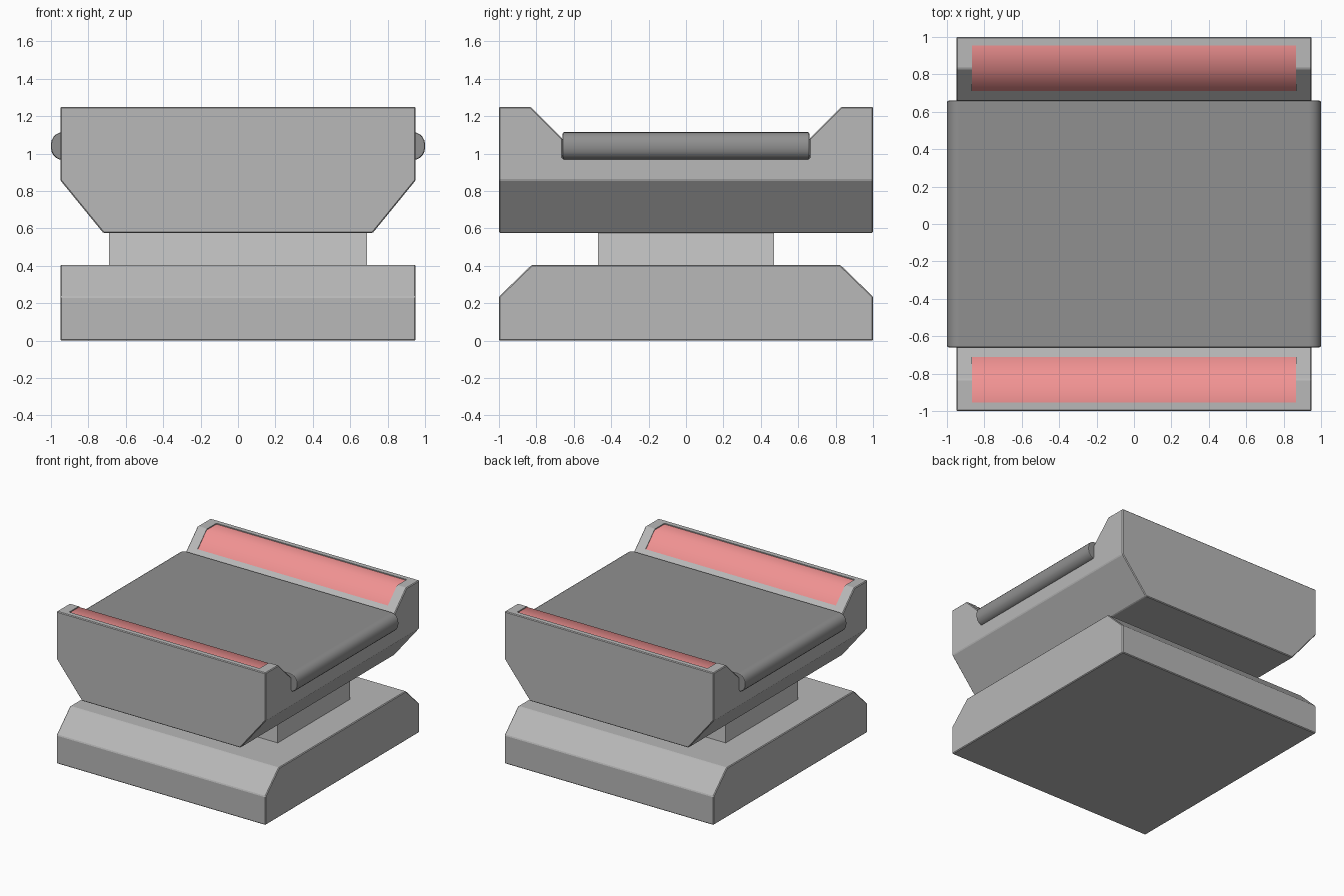
import bpy, bmesh
from mathutils import Vector

if "Cube" in bpy.data.objects:
    bpy.data.objects.remove(bpy.data.objects["Cube"])


def prism(bm, profile, half_x):
    """Extrude a closed (y, z) profile along x, centred."""
    face = bm.faces.new([bm.verts.new((-half_x, y, z)) for y, z in profile])
    ext = bmesh.ops.extrude_face_region(bm, geom=[face])
    moved = [v for v in ext["geom"] if isinstance(v, bmesh.types.BMVert)]
    bmesh.ops.translate(bm, verts=moved, vec=(2 * half_x, 0, 0))


def finish(bm, name):
    bmesh.ops.recalc_face_normals(bm, faces=bm.faces)
    mesh = bpy.data.meshes.new(name)
    bm.to_mesh(mesh)
    bm.free()
    ob = bpy.data.objects.new(name, mesh)
    bpy.context.collection.objects.link(ob)
    return ob


def apply(ob, kind, **settings):
    mod = ob.modifiers.new(kind, kind)
    for key, value in settings.items():
        setattr(mod, key, value)
    bpy.context.view_layer.objects.active = ob
    bpy.ops.object.modifier_apply(modifier=mod.name)


def soften(ob, width, segments=1, angle=0.5):
    apply(ob, "BEVEL", width=width, segments=segments,
          limit_method="ANGLE", angle_limit=angle)


def smooth(ob, angle):
    bpy.ops.object.select_all(action="DESELECT")
    ob.select_set(True)
    bpy.context.view_layer.objects.active = ob
    bpy.ops.object.shade_smooth_by_angle(angle=angle)


def material(name, r, g, b):
    mat = bpy.data.materials.new(name)
    mat.diffuse_color = (r, g, b, 1)
    mat.use_nodes = True
    mat.node_tree.nodes["Principled BSDF"].inputs["Base Color"].default_value = mat.diffuse_color
    return mat


def symmetric(half):
    return half + [(-y, z) for y, z in reversed(half)]


def rim_strips(name, top_depth, bottom_depth, half_x):
    """Strips that follow the slope and flat top of both rims."""
    inner, bend, outer = (0.71, 1.13), (0.83, 1.25), (0.955, 1.25)
    def lowered(d):
        return [(inner[0], inner[1] - 1.2 * d),
                (bend[0] - 0.4 * d, bend[1] - d), (outer[0], outer[1] - d)]
    bm = bmesh.new()
    for side in (-1, 1):
        loop = lowered(top_depth) + lowered(bottom_depth)[::-1]
        prism(bm, [(side * y, z) for y, z in loop], half_x)
    return finish(bm, name)


shell_grey = material("shell_grey", 0.48, 0.48, 0.48)
bed_grey = material("bed_grey", 0.28, 0.28, 0.28)
panel_red = material("panel_red", 0.88, 0.29, 0.29)

# Chamfered base slab
bm = bmesh.new()
prism(bm, symmetric([(1, 0), (1, 0.235), (0.825, 0.405)]), 0.95)
base = finish(bm, "base")
base.data.materials.append(shell_grey)
soften(base, 0.006)

# Neck block
bm = bmesh.new()
prism(bm, symmetric([(0.47, 0.39), (0.47, 0.59)]), 0.69)
neck = finish(bm, "neck")

# Cradle body with raised front and back rims
bm = bmesh.new()
prism(bm, symmetric([(1, 0.575), (1, 1.25), (0.83, 1.25),
                     (0.66, 1.08), (0.66, 0.98)]), 0.95)
# Sloped undersides on the left and right
for side in (-1, 1):
    cut = bmesh.ops.bisect_plane(
        bm, geom=bm.verts[:] + bm.edges[:] + bm.faces[:],
        plane_co=(side * 0.95, 0, 0.857),
        plane_no=Vector((side * 0.282, 0, -0.23)), clear_outer=True)
    edges = [e for e in cut["geom_cut"] if isinstance(e, bmesh.types.BMEdge)]
    bmesh.ops.holes_fill(bm, edges=edges)
body = finish(bm, "cradle_body")
body.data.materials.append(shell_grey)
soften(body, 0.006)

# Recesses in the rims
cutter = rim_strips("recess_cutter", -0.05, 0.045, 0.865)
cutter.hide_render = True
apply(body, "BOOLEAN", object=cutter, operation="DIFFERENCE", solver="EXACT")
bpy.data.objects.remove(cutter)

# Red panels set just below the rim surface
panels = rim_strips("rim_panels", 0.008, 0.05, 0.866)
panels.data.materials.append(panel_red)
smooth(panels, 0.9)
apply(panels, "WEIGHTED_NORMAL", keep_sharp=True)

# Moving bed with rounded left and right ends
bm = bmesh.new()
prism(bm, symmetric([(0.66, 0.965), (0.66, 1.115)]), 1.0)
long_edges = [e for e in bm.edges
              if abs(e.verts[0].co.y - e.verts[1].co.y) > 1]
bmesh.ops.bevel(bm, geom=long_edges, offset=0.066, segments=5,
                profile=0.5, affect="EDGES")
bed = finish(bm, "bed")
bed.data.materials.append(bed_grey)
soften(bed, 0.01, 2, 0.9)
smooth(bed, 0.6)
apply(bed, "WEIGHTED_NORMAL", keep_sharp=True)
